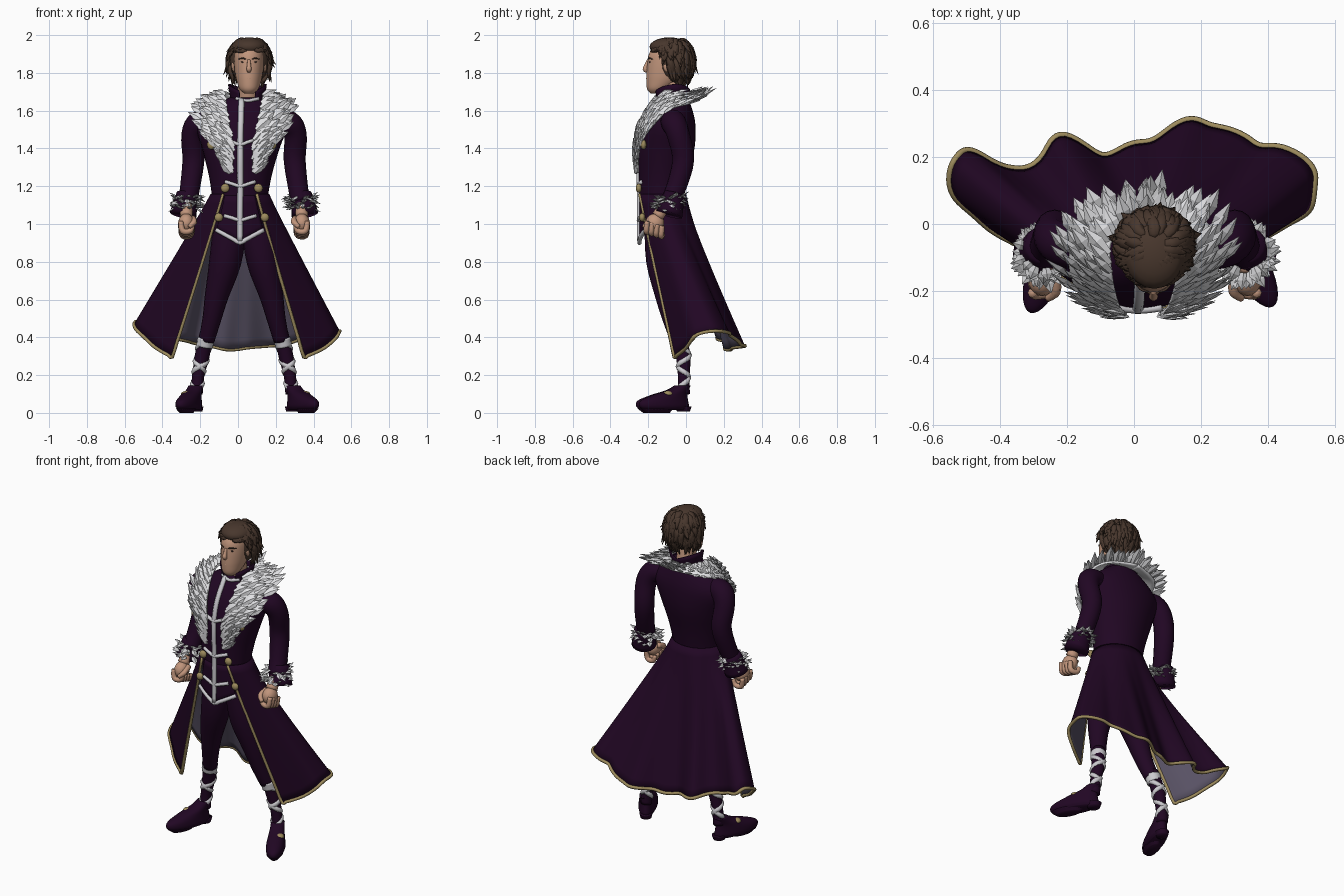
import bpy, bmesh, math, random
from math import sin, cos, pi, sqrt
from mathutils import Vector, Matrix

random.seed(4)
if "Cube" in bpy.data.objects:
    bpy.data.objects.remove(bpy.data.objects["Cube"])


def material(name, *rgb):
    m = bpy.data.materials.new(name)
    m.use_nodes = True
    m.diffuse_color = (*rgb, 1)
    m.node_tree.nodes["Principled BSDF"].inputs["Base Color"].default_value = (*rgb, 1)
    return m


PURPLE = material("dark purple cloth", .015, .002, .017)
LINING = material("grey violet lining", .1, .085, .13)
WHITE = material("white fur", .8, .8, .82)
GREY = material("silver grey fur", .6, .6, .61)
BRAID = material("pale braid", .6, .59, .62)
GOLD = material("old gold", .34, .26, .11)
SKIN = material("skin", .53, .3, .2)
HAIR = material("brown hair", .065, .038, .026)
DARK = material("dark eye", .05, .03, .025)


def finish(name, bm, mat, smooth=True):
    bmesh.ops.recalc_face_normals(bm, faces=bm.faces)
    me = bpy.data.meshes.new(name)
    bm.to_mesh(me)
    bm.free()
    me.materials.append(mat)
    me.polygons.foreach_set("use_smooth", [smooth] * len(me.polygons))
    ob = bpy.data.objects.new(name, me)
    bpy.context.collection.objects.link(ob)
    return ob


def sample(rows, t):
    """Smooth interpolation of equal-length tuples, t from 0 to 1."""
    f = min(max(t, 0), 1) * (len(rows) - 1)
    i = min(int(f), len(rows) - 2)
    f -= i
    a, b, c, d = (rows[min(max(i + k, 0), len(rows) - 1)] for k in (-1, 0, 1, 2))
    return [q + .5 * f * (r - p + f * (2*p - 5*q + 4*r - s + f * (3*(q - r) + s - p)))
            for p, q, r, s in zip(a, b, c, d)]


def skin_rings(bm, rings):
    loops = [[bm.verts.new(p) for p in ring] for ring in rings]
    n = len(loops[0])
    for a, b in zip(loops, loops[1:]):
        for i in range(n):
            bm.faces.new((a[i], a[(i+1) % n], b[(i+1) % n], b[i]))
    bm.faces.new(loops[0][::-1])
    bm.faces.new(loops[-1])


def tube(bm, rows, n=10, flat=1, ref=(0, 1, 0), steps=4):
    """Tube through rows of (x, y, z, radius)."""
    count = (len(rows) - 1) * steps
    path = [sample(rows, i / count) for i in range(count + 1)]
    rings = []
    for i, p in enumerate(path):
        t = Vector(path[min(i+1, count)][:3]) - Vector(path[max(i-1, 0)][:3])
        a = t.cross(Vector(ref)).normalized()
        b = a.cross(t).normalized() * flat
        r = max(p[3], .0008)
        rings.append([Vector(p[:3]) + r * (a*cos(2*pi*k/n) + b*sin(2*pi*k/n)) for k in range(n)])
    skin_rings(bm, rings)


def tube_object(name, rows, mat, **kw):
    bm = bmesh.new()
    tube(bm, rows, **kw)
    return finish(name, bm, mat)


def loft(name, rows, mat, n=32, steps=4, matrix=Matrix()):
    """Stack of ellipses given as (z, cx, cy, rx, ry)."""
    bm, count = bmesh.new(), (len(rows) - 1) * steps
    rings = []
    for i in range(count + 1):
        z, cx, cy, rx, ry = sample(rows, i / count)
        rings.append([matrix @ Vector((cx + rx*sin(2*pi*k/n), cy - ry*cos(2*pi*k/n), z)) for k in range(n)])
    skin_rings(bm, rings)
    return finish(name, bm, mat)


def sheet(name, func, nu, nv, mat, inside=None, thick=.006):
    bm = bmesh.new()
    g = [[bm.verts.new(func(i/nu, j/nv)) for j in range(nv + 1)] for i in range(nu + 1)]
    for i in range(nu):
        for j in range(nv):
            bm.faces.new((g[i][j], g[i+1][j], g[i+1][j+1], g[i][j+1]))
    ob = finish(name, bm, mat)
    mid = ob.data.polygons[(nu // 2) * nv + nv // 2]
    if mid.normal.dot(mid.center - Vector((0, -.1, mid.center.z))) < 0:
        ob.data.flip_normals()
    ob.data.materials.append(inside or mat)
    mod = ob.modifiers.new("thickness", "SOLIDIFY")
    mod.thickness, mod.material_offset = thick, 1
    return ob


def ball(name, loc, scale, mat, seg=20):
    bm = bmesh.new()
    bmesh.ops.create_uvsphere(bm, u_segments=seg, v_segments=seg // 2, radius=1,
                              matrix=Matrix.Translation(loc) @ Matrix.Diagonal((*scale, 1)))
    return finish(name, bm, mat)


def spike(bm, base, d, length, width, ref):
    mid = base + d * length * .45
    tip = base + d * length + Vector((0, 0, -.08 * length))
    tube(bm, [(*base, width*.6), (*mid, width), (*tip, 0)], n=4, flat=.35, ref=ref, steps=1)


# Torso with fitted coat body
TORSO = [(.95, .01, -.125, .15, .105), (1.1, .01, -.13, .145, .115), (1.25, .012, -.12, .165, .13),
         (1.4, .015, -.105, .205, .15), (1.52, .02, -.09, .24, .14), (1.6, .03, -.08, .19, .115),
         (1.67, .045, -.07, .09, .08)]
loft("coat_body", TORSO, PURPLE)
TORSO_FINE = [sample(TORSO, i / 60) for i in range(61)]


def front(x, z, gap=.004):
    """Point on the chest surface."""
    _, cx, cy, rx, ry = min(TORSO_FINE, key=lambda r: abs(r[0] - z))
    return Vector((x, cy - ry * sqrt(max(0, 1 - ((x - cx) / rx)**2)) - gap, z))


# Waistcoat skirt, centre braid and frogs
def vest_point(u, v):
    d = (u - .5) * (.16 + .09 * v)
    return (.01 + d, -.247 + 2.2 * d * d, 1.15 + v * (.9 + .55 * abs(d) - 1.15))


sheet("waistcoat_skirt", vest_point, 16, 6, PURPLE)
tube_object("waistcoat_hem", [(*vest_point(i/8, 1), .012) for i in range(9)], BRAID, n=6, steps=2)
spine = [(*front(.012 + .03 * max(0, z - 1.45), z), .016) for z in (1.66, 1.55, 1.45, 1.35, 1.25, 1.16)]
tube_object("centre_braid", spine + [(.01, -.252, 1.05, .016), (.01, -.252, .91, .015)], BRAID, n=6, flat=.6)
for z, w in ((1.42, .07), (1.2, .08), (1.02, .085)):
    row = [(.012 + w*k/2, min(front(.012 + w*k/2, z).y, -.25 + .004*k*k if z < 1.1 else 0), z + .012*abs(k), .011)
           for k in (-2, -1, 0, 1, 2)]
    tube_object("frog_braid", row, BRAID, n=6, ref=(0, 0, 1), steps=2)

# Long coat skirt with violet lining and gold border
HEM = [(-.35, -.06, .29), (-.45, 0, .35), (-.53, .08, .43), (-.55, .18, .48), (-.49, .22, .45),
       (-.43, .19, .42), (-.33, .16, .39), (-.25, .25, .37), (-.15, .24, .35), (-.05, .21, .33),
       (.05, .26, .34), (.15, .3, .35), (.26, .3, .36), (.35, .24, .4), (.45, .23, .42),
       (.54, .15, .43), (.53, .06, .41), (.46, 0, .34), (.35, -.06, .29)]


def skirt_point(u, v):
    a = math.radians(35 + 290 * u)
    hx, hy, hz = sample(HEM, u)
    tx, ty, tz = .01 - .155 * sin(a), -.135 - .135 * cos(a), 1.16
    k = v ** 1.03
    fold = .016 * v * v * sin(u * 64) * sin(pi * u)
    return (tx + (hx - tx) * k - fold * sin(a), ty + (hy - ty) * k - fold * cos(a), tz + (hz - tz) * v)


sheet("coat_skirt", skirt_point, 108, 16, PURPLE, LINING)
border = [(*skirt_point(0, i/10), .008 + .002*i/10) for i in range(10)]
border += [(*skirt_point(i/72, .995), .01) for i in range(73)]
border += [(*skirt_point(1, 1 - i/10), .01 - .002*i/10) for i in range(1, 11)]
tube_object("gold_border", border, GOLD, n=6, ref=(.1, .2, 1), steps=2)

# Collar and neck
tube_object("neck", [(.05, -.065, 1.62, .055), (.055, -.09, 1.76, .055)], SKIN, n=16)


def collar_point(u, v):
    a = math.radians(26 + 308 * u)
    r = .085 + .018 * v
    return (.05 - r*sin(a), -.075 - r*.95*cos(a), 1.63 + v * (.075 + .035 * abs(sin(2*pi*u))))


sheet("collar", collar_point, 28, 4, PURPLE)
tube_object("collar_braid", [(.05 + .06*k, -.16 + .02*k*k, 1.652 + .012*abs(k), .01) for k in (-1, -.5, 0, .5, 1)],
            BRAID, n=6, ref=(0, 0, 1), steps=2)

# Fur lapels: an underlay covered with overlapping tufts
INNER = [(0, .02, 1.665), (.1, -.04, 1.69), (.1, -.16, 1.67), (.075, -.25, 1.53), (.05, -.275, 1.4), (.055, -.262, 1.27)]
OUTER = [(0, .075, 1.665), (.17, .02, 1.645), (.225, -.09, 1.61), (.2, -.2, 1.5), (.125, -.25, 1.4), (.07, -.255, 1.27)]
for s, side in ((-1, "right"), (1, "left")):
    def lapel(t, q, s=s):
        p = Vector(sample(INNER, t)).lerp(Vector(sample(OUTER, t)), q)
        return Vector((.035 - .01*t + s * p.x, p.y - .012 * sin(pi*q), p.z))
    sheet(side + "_fur_base", lapel, 24, 6, WHITE, thick=.012)
    bm = bmesh.new()
    for i in range(19):
        for j in range(5):
            t = min(max((i + random.uniform(-.35, .35)) / 18, 0), 1)
            q = j / 4
            out = (lapel(t, 1) - lapel(t, 0)).normalized()
            up = (lapel(max(t - .03, 0), q) - lapel(min(t + .03, 1), q)).normalized()
            nrm = up.cross(out) * (1 if s < 0 else -1)
            if nrm.dot(Vector((0, -.7 if t > .4 else 0, .7))) < 0:
                nrm = -nrm
            lift = min(1, t * 1.8) * (.6 + .5 * t)
            d = (out * random.uniform(.55, .85) + up * lift + nrm * .26
                 + Vector((0, 0, .4 * (1 - t)))).normalized()
            spike(bm, lapel(t, q), d, random.uniform(.08, .12) * (1 - .2*t), .024 - .006*t, nrm)
    finish(side + "_fur_lapel", bm, WHITE, False)

# Arms, cuffs and fists
for s, side in ((-1, "right"), (1, "left")):
    def at(x, y, z, c=.032, s=s):
        return (c + s * x, y, z)
    tube_object(side + "_sleeve", [(*at(.15, -.08, 1.545), .058), (*at(.235, -.065, 1.535), .066),
                (*at(.272, -.04, 1.47), .06), (*at(.268, -.015, 1.34), .058), (*at(.285, -.05, 1.2), .053),
                (*at(.3, -.09, 1.11), .05)], PURPLE, n=16)
    tube_object(side + "_cuff", [(*at(.302, -.06, 1.16), .055), (*at(.322, -.09, 1.05), .072)], PURPLE, n=16)
    bm = bmesh.new()
    for i in range(64):
        a, h = i * 2.4, random.uniform(-.035, .035)
        d = Vector((cos(a), sin(a), random.uniform(-.5, .8))).normalized()
        base = Vector(at(.302, -.09 + h * .4, 1.115 + h)) + Vector((cos(a), sin(a), 0)) * .054
        spike(bm, base, d, random.uniform(.035, .055), .017, Vector((cos(a), sin(a), .6)))
    finish(side + "_cuff_fur", bm, GREY, False)
    tube_object(side + "_wrist", [(*at(.303, -.11, 1.1), .032), (*at(.306, -.15, 1.04), .034)], SKIN)
    ball(side + "_fist", at(.306, -.165, 1.005), (.042, .05, .05), SKIN)
    for k in range(4):
        y, z = -.205 + .026 * k, .985 - .008 * k
        tube_object(side + "_finger", [(*at(.335, y, z + .03), .014), (*at(.325, y - .005, z - .022), .016),
                    (*at(.285, y, z - .022), .015), (*at(.272, y, z + .01), .012)], SKIN, n=8)
    tube_object(side + "_thumb", [(*at(.27, -.15, 1.03), .016), (*at(.265, -.2, 1.01), .016),
                (*at(.29, -.222, .985), .011)], SKIN, n=8)

    # Trousers, cross-laced stockings and shoes
    tube_object(side + "_trouser", [(*at(.075, -.13, .98), .09), (*at(.1, -.125, .8), .085),
                (*at(.145, -.1, .62), .063), (*at(.17, -.075, .5), .05), (*at(.198, -.04, .385), .042)], PURPLE, n=16)
    shin = [(*at(.198, -.04, .42), .037), (*at(.222, -.015, .3), .039), (*at(.242, -.012, .2), .032), (*at(.252, -.012, .1), .033)]
    tube_object(side + "_stocking", shin, PURPLE, n=14)
    for turn in (-1, 1):
        lace = []
        for i in range(33):
            x, y, z, r = sample(shin, .12 + .78 * i / 32)
            a = turn * (i / 32 * 4 * pi) - pi / 2
            lace.append((x + (r - .008) * cos(a), y + (r - .008) * sin(a), z, .016))
        tube_object(side + "_lacing", lace, BRAID, n=6, ref=(0, 0, 1), steps=1)
    tube_object(side + "_stocking_band", [(*at(.201, -.037, .395), .046), (*at(.21, -.03, .35), .043)], BRAID, n=14)
    foot = Matrix.Translation(at(.248, 0, 0)) @ Matrix.Rotation(.42 + s * .08, 4, "Z" if s > 0 else (0, 0, -1))
    loft(side + "_shoe", [(.016, 0, -.125, .043, .13), (.035, 0, -.132, .054, .147), (.065, 0, -.13, .052, .14),
         (.095, 0, -.095, .046, .1), (.12, 0, -.05, .041, .06), (.145, 0, -.02, .039, .044)], PURPLE, matrix=foot)
    loft(side + "_heel", [(.008, 0, -.015, .032, .035), (.035, 0, -.015, .038, .045)], PURPLE, matrix=foot)
    loft(side + "_sole", [(0, 0, -.17, .03, .07), (.022, 0, -.175, .047, .095)], PURPLE, matrix=foot)
    ball(side + "_buckle", foot @ Vector((s * .02, -.12, .1)), (.028, .028, .016), GOLD, 12)

    # Coat buttons
    for x, y, z, r in ((.158, -.225, 1.42, .027), (.088, -.25, 1.19, .024), (.122, -.232, 1.035, .023)):
        ball(side + "_button", (.02 + s * x, y, z), (r, .016, r), GOLD, 12)

# Head and face
loft("head", [(1.692, .058, -.16, .026, .028), (1.715, .058, -.148, .05, .058), (1.76, .058, -.122, .066, .088),
     (1.8, .058, -.112, .073, .097), (1.85, .058, -.105, .077, .1), (1.9, .058, -.1, .075, .096),
     (1.94, .058, -.09, .06, .075), (1.96, .058, -.085, .03, .04)], SKIN)
tube_object("nose", [(.058, -.2, 1.868, .008), (.058, -.211, 1.838, .011), (.058, -.216, 1.82, .014),
            (.058, -.206, 1.808, .01)], SKIN)
tube_object("mouth", [(.035, -.192, 1.768, .003), (.058, -.206, 1.77, .006), (.081, -.192, 1.768, .003)],
            SKIN, n=6, ref=(0, 0, 1))
ball("chin", (.058, -.178, 1.712), (.028, .02, .02), SKIN)
for s, side in ((-1, "right"), (1, "left")):
    ball(side + "_eye", (.058 + s*.032, -.191, 1.857), (.011, .006, .004), DARK, 12)
    tube_object(side + "_eyebrow", [(.058 + s*.016, -.201, 1.872, .003), (.058 + s*.035, -.196, 1.878, .004),
                (.058 + s*.056, -.175, 1.872, .002)], HAIR, n=6, ref=(0, 0, 1))
    ball(side + "_ear", (.058 + s*.08, -.1, 1.835), (.012, .02, .03), SKIN, 12)

# Wavy hair: two caps with layered locks falling from the crown
HEAD = Vector((.06, -.06, 1.86))
ball("hair_cap", HEAD, (.105, .1, .122), HAIR)
ball("hair_top", (.06, -.088, 1.938), (.09, .105, .05), HAIR)


def scalp(az, el, r):
    depth = .13 if cos(az) > 0 else .1
    return HEAD + Vector((sin(az) * cos(el) * .11, -cos(az) * cos(el) * depth, sin(el) * .122)) * r


bm = bmesh.new()
for i in range(210):
    az = random.uniform(-pi, pi)
    face = max(0, 1 - abs(az) / 1.25)
    start = random.uniform(.7, 1.4) if face else random.uniform(-.35, 1.4)
    drop = random.uniform(.5, .8)
    sweep = (1 if az > 0 else -1) * (.1 + .5 * face) + random.uniform(-.25, .25)
    flick = random.uniform(1.08, 1.2 if start > .6 else 1.42)
    rows = []
    for k, r in enumerate((.95, 1.04, 1.07, flick)):
        turn = az + sweep * k / 3
        lowest = .55 if abs(turn) < 1 else -1.15
        p = scalp(turn, max(start - drop * k / 2.4, lowest - .04 * k), r)
        rows.append((*p, (.013, .02, .016, 0)[k]))
    tube(bm, rows, n=5, flat=.6, ref=scalp(az, start, 1) - HEAD, steps=2)
finish("hair_locks", bm, HAIR)
